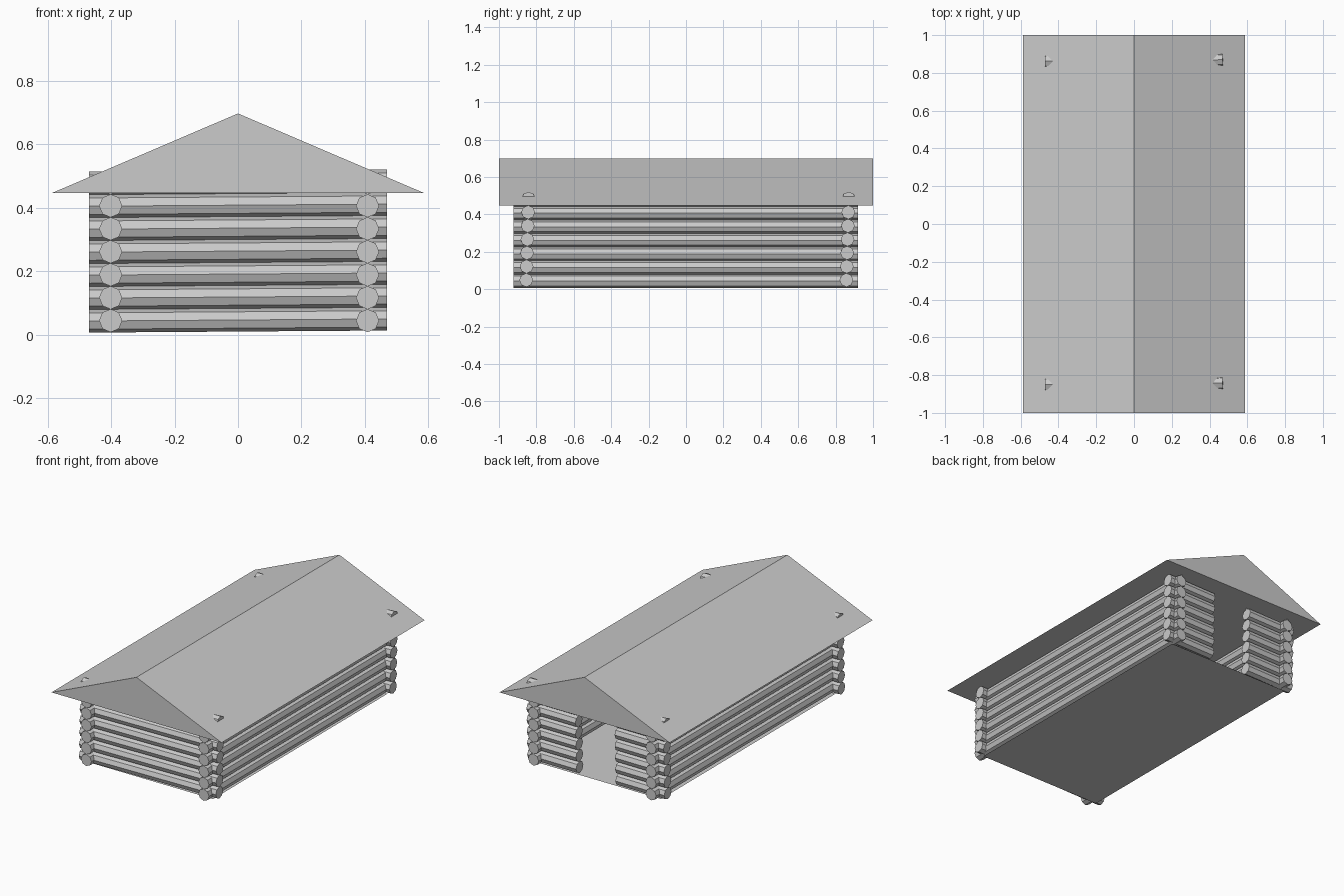
import bpy, math
from mathutils import Vector

if "Cube" in bpy.data.objects:
    bpy.data.objects.remove(bpy.data.objects["Cube"])

R = 0.0365      # log radius
STEP = 0.0725   # height of one course
COURSES = 7     # the top course sits inside the roof

def log(name, a, b):
    """Eight-sided log between two points, with a corner edge on top."""
    a, b = Vector(a), Vector(b)
    bpy.ops.mesh.primitive_cylinder_add(vertices=8, radius=R, depth=(b - a).length,
                                        location=(a + b) / 2)
    ob = bpy.context.object
    ob.name = name
    ob.rotation_euler = (b - a).to_track_quat('Z', 'Y').to_euler()
    return ob

def mesh(name, verts, faces):
    me = bpy.data.meshes.new(name)
    me.from_pydata(verts, [], faces)
    ob = bpy.data.objects.new(name, me)
    bpy.context.collection.objects.link(ob)
    return ob

for i in range(COURSES):
    # long side walls
    z = 0.044 + STEP * i
    for side, x in (("left", -0.402), ("right", 0.409)):
        log(f"{side}_wall_log", (x, -0.922, z), (x, 0.92, z))

    # end walls lean and skew very slightly
    z = 0.046 + STEP * i
    lean = 0.002 * i
    def end_point(x, y):
        return (x, y + lean + 0.008 * x, z + 0.007 * x)
    log("front_wall_log", end_point(-0.47, -0.858), end_point(0.47, -0.858))
    # back wall is split by the doorway
    log("back_wall_log_left", end_point(-0.47, 0.854), end_point(-0.135, 0.854))
    log("back_wall_log_right", end_point(0.135, 0.854), end_point(0.47, 0.854))

# floor sheet
mesh("floor", [(-0.43, -0.86, 0), (0.43, -0.86, 0), (0.43, 0.86, 0), (-0.43, 0.86, 0)],
     [(0, 1, 2, 3)])

# solid gabled roof
profile = [(-0.587, 0.447), (0.587, 0.447), (0, 0.698)]
verts = [(x, y, z) for y in (-1, 1) for x, z in profile]
mesh("roof", verts, [(0, 1, 2), (5, 4, 3), (1, 0, 3, 4), (2, 1, 4, 5), (0, 2, 5, 3)])
